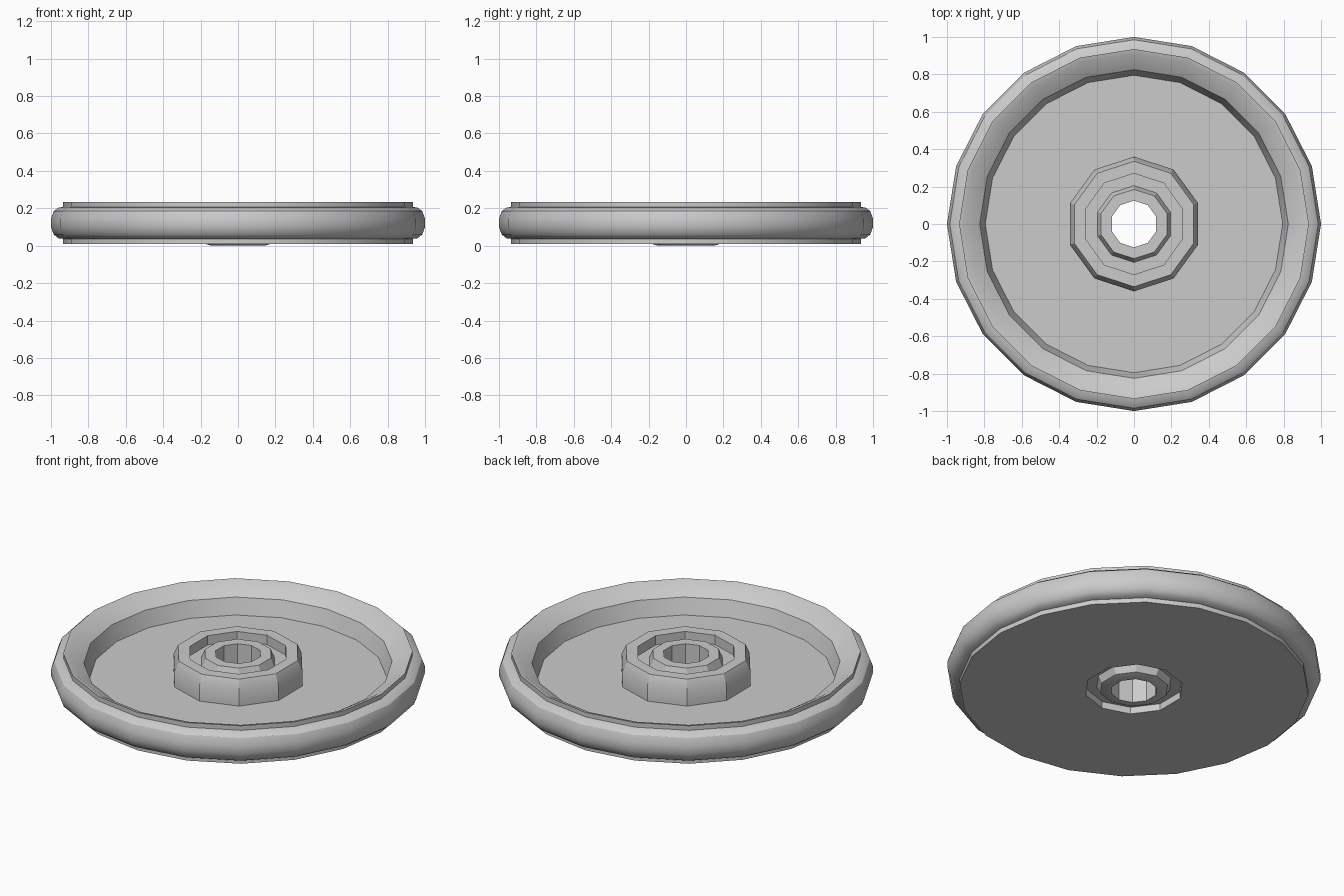
import bpy, bmesh, math

cube = bpy.data.objects.get("Cube")
if cube:
    bpy.data.objects.remove(cube)

grey = bpy.data.materials.new("plain_grey")
grey.use_nodes = True
grey.diffuse_color = (0.6, 0.6, 0.6, 1)
grey.node_tree.nodes["Principled BSDF"].inputs["Base Color"].default_value = (0.6, 0.6, 0.6, 1)


def lathe(name, profile, sides, closed=False, decagon_ends=False):
    """Spin a (radius, z) profile around z, with a corner on the y axis."""
    bm = bmesh.new()
    rings = []
    last = len(profile) - 1
    for k, (r, z) in enumerate(profile):
        ring = []
        for i in range(sides):
            a = math.pi / 2 + math.tau * i / sides
            # End rings can be flattened so they meet the ten-sided hub
            flat = decagon_ends and k in (0, last) and i % 2
            q = r * math.cos(math.pi / 10) if flat else r
            ring.append(bm.verts.new((q * math.cos(a), q * math.sin(a), z)))
        rings.append(ring)
    pairs = list(zip(rings, rings[1:]))
    if closed:
        pairs.append((rings[-1], rings[0]))
    for a, b in pairs:
        for i in range(sides):
            j = (i + 1) % sides
            bm.faces.new((a[i], b[i], b[j], a[j]))
    mesh = bpy.data.meshes.new(name)
    bm.to_mesh(mesh)
    bm.free()
    mesh.materials.append(grey)
    obj = bpy.data.objects.new(name, mesh)
    bpy.context.collection.objects.link(obj)
    bpy.ops.object.select_all(action='DESELECT')
    obj.select_set(True)
    bpy.context.view_layer.objects.active = obj
    bpy.ops.object.shade_smooth_by_angle(angle=math.radians(32))
    return obj


# Dished disc: floor, sloping inner wall, rim and flat underside
lathe("dished_disc", [(0.36, 0.082), (0.795, 0.082), (0.825, 0.174), (0.91, 0.228),
                      (0.935, 0.234), (0.935, 0.01), (0.265, 0.01)],
      20, decagon_ends=True)

# Rounded band around the rim
lathe("outer_band", [(0.92, 0.035), (0.96, 0.04), (0.985, 0.06), (1, 0.1),
                     (1, 0.145), (0.985, 0.185), (0.96, 0.203), (0.92, 0.21)],
      20, closed=True)

# Stepped hub with a groove on each side and a through hole
lathe("hub", [(0.265, 0.01), (0.265, 0.05), (0.205, 0.05), (0.185, 0.01), (0.15, 0.0),
              (0.125, 0.0), (0.125, 0.225), (0.185, 0.225), (0.205, 0.175),
              (0.27, 0.175), (0.27, 0.23), (0.335, 0.23), (0.36, 0.175), (0.36, 0.082)], 10)

# Consistent outward faces
for obj in bpy.data.objects:
    if obj.name in ("dished_disc", "outer_band", "hub"):
        bm = bmesh.new()
        bm.from_mesh(obj.data)
        bm.normal_update()
        # The widest face must look away from the axis
        f = max(bm.faces, key=lambda f: f.calc_center_median().xy.length)
        if f.normal.xy.dot(f.calc_center_median().xy) < 0:
            bmesh.ops.reverse_faces(bm, faces=bm.faces[:])
        bm.to_mesh(obj.data)
        bm.free()
